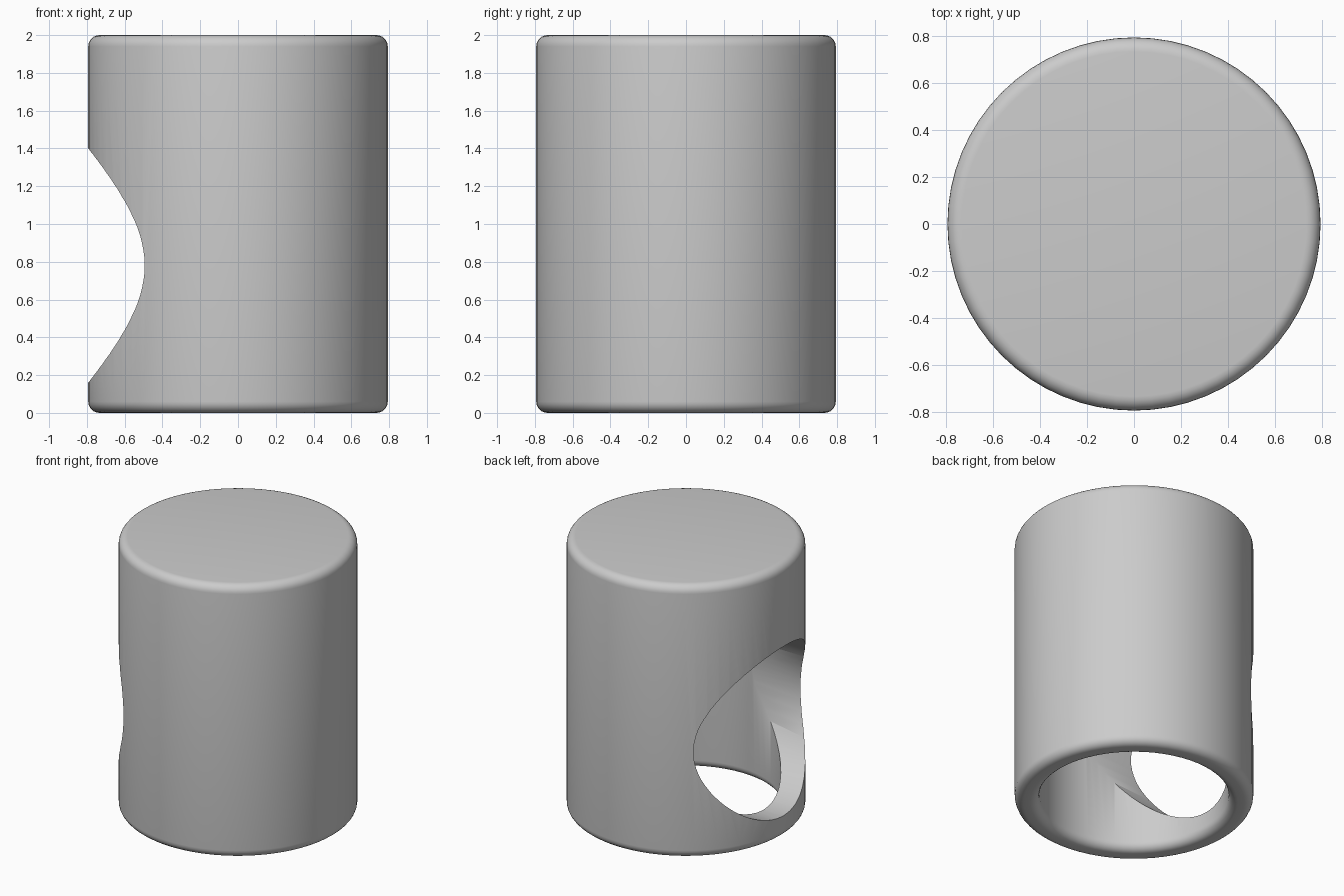
import bpy, bmesh
from math import pi, cos, sin, radians

if "Cube" in bpy.data.objects:
    bpy.data.objects.remove(bpy.data.objects["Cube"])

R, RI, H, ROUND, SIDES = 0.793, 0.63, 2.0, 0.06, 64


def arc(cx, cz, r, a0, a1, n=6):
    return [(cx + r * cos(radians(a0 + (a1 - a0) * i / n)),
             cz + r * sin(radians(a0 + (a1 - a0) * i / n))) for i in range(n + 1)]


def lathe(name, profile, sides):
    bm = bmesh.new()
    verts = [bm.verts.new((x, 0, z)) for x, z in profile]
    edges = [bm.edges.new(p) for p in zip(verts, verts[1:])]
    bmesh.ops.spin(bm, geom=verts + edges, cent=(0, 0, 0), axis=(0, 0, 1),
                   angle=2 * pi, steps=sides, use_duplicate=False)
    bmesh.ops.remove_doubles(bm, verts=bm.verts, dist=1e-4)
    bmesh.ops.recalc_face_normals(bm, faces=bm.faces)
    mesh = bpy.data.meshes.new(name)
    bm.to_mesh(mesh)
    bm.free()
    obj = bpy.data.objects.new(name, mesh)
    bpy.context.collection.objects.link(obj)
    return obj


# Hollow shell: closed rounded top, open rounded rim at the bottom
inner_top = H - (R - RI)
profile = ([(0, H)]
           + arc(R - ROUND, H - ROUND, ROUND, 90, 0)
           + arc(R - ROUND, ROUND, ROUND, 0, -90)
           + arc(RI + ROUND, ROUND, ROUND, 270, 180)
           + [(RI, inner_top), (0, inner_top)])
shell = lathe("shell", profile, SIDES)

# Round opening through the left wall only
bpy.ops.mesh.primitive_cylinder_add(vertices=96, radius=0.62, depth=1.2,
                                    location=(-0.6, 0, 0.78), rotation=(0, pi / 2, 0))
cutter = bpy.context.object
cutter.name = "opening_cutter"
cut = shell.modifiers.new("opening", 'BOOLEAN')
cut.operation = 'DIFFERENCE'
cut.solver = 'EXACT'
cut.object = cutter

# Bake the cut, then smooth
bpy.ops.object.select_all(action='DESELECT')
shell.select_set(True)
bpy.context.view_layer.objects.active = shell
bpy.ops.object.modifier_apply(modifier=cut.name)
bpy.data.objects.remove(cutter, do_unlink=True)
bpy.ops.object.shade_smooth_by_angle(angle=radians(35))
